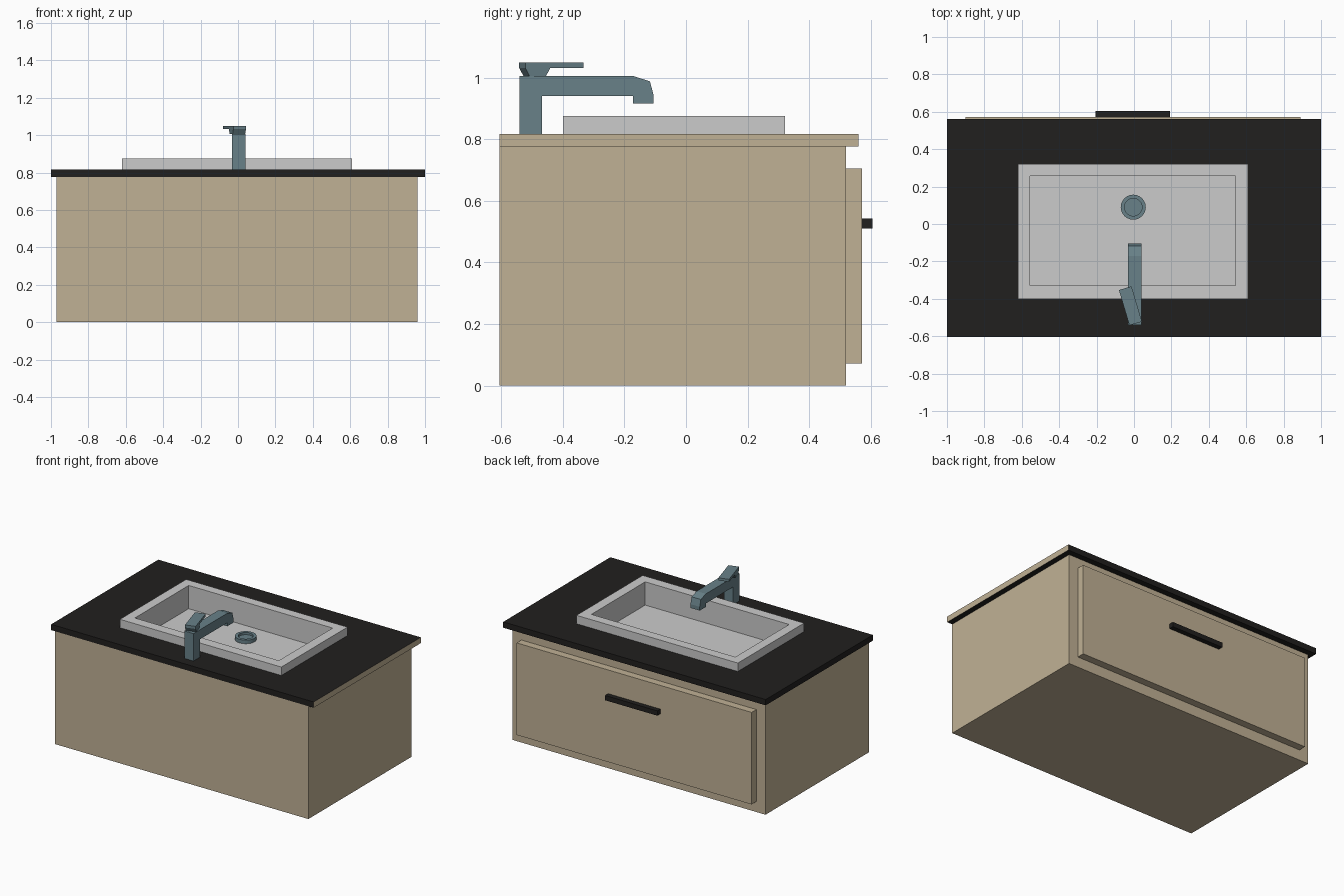
import bpy, bmesh, math
from mathutils import Matrix

if "Cube" in bpy.data.objects:
    bpy.data.objects.remove(bpy.data.objects["Cube"])


def material(name, rgb):
    m = bpy.data.materials.new(name)
    m.diffuse_color = (*rgb, 1)
    m.use_nodes = True
    m.node_tree.nodes["Principled BSDF"].inputs["Base Color"].default_value = m.diffuse_color
    return m


WOOD = material("wood", (0.53, 0.44, 0.30))
BLACK = material("black_stone", (0.015, 0.014, 0.013))
STEEL = material("blue_steel", (0.14, 0.22, 0.25))


def finish(bm, name, mats=()):
    bmesh.ops.recalc_face_normals(bm, faces=bm.faces)
    me = bpy.data.meshes.new(name)
    bm.to_mesh(me)
    bm.free()
    for m in mats:
        me.materials.append(m)
    ob = bpy.data.objects.new(name, me)
    bpy.context.collection.objects.link(ob)
    return ob


def rect_loft(name, loops, mats=(), closed=False):
    """Skin rectangles (x0, x1, y0, y1, z); cap the ends or close into a frame."""
    bm = bmesh.new()
    rings = [[bm.verts.new(p) for p in ((a, c, z), (b, c, z), (b, d, z), (a, d, z))]
             for a, b, c, d, z in loops]
    pairs = list(zip(rings, rings[1:]))
    if closed:
        pairs.append((rings[-1], rings[0]))
    else:
        bm.faces.new(rings[0])
        bm.faces.new(rings[-1])
    for r, s in pairs:
        for i in range(4):
            j = (i + 1) % 4
            bm.faces.new((r[i], r[j], s[j], s[i]))
    return finish(bm, name, mats)


def box(name, x0, x1, y0, y1, z0, z1, mats=()):
    return rect_loft(name, [(x0, x1, y0, y1, z0), (x0, x1, y0, y1, z1)], mats)


def extrude_yz(name, profile, x0, x1, mats):
    """Extrude a side profile of (y, z) points across the x direction."""
    bm = bmesh.new()
    a, b = [[bm.verts.new((x, y, z)) for y, z in profile] for x in (x0, x1)]
    bm.faces.new(a)
    bm.faces.new(b)
    for i in range(len(profile)):
        j = (i + 1) % len(profile)
        bm.faces.new((a[i], a[j], b[j], b[i]))
    return finish(bm, name, mats)


# Cabinet with a pocket for the basin, drawer front and handle
CUT = (-0.58, 0.57, -0.36, 0.285)
BODY = (-0.97, 0.96, -0.605, 0.52)
rect_loft("cabinet", [(*BODY, 0), (*BODY, 0.777), (*CUT, 0.777), (*CUT, 0.66)], [WOOD])
box("drawer_front", -0.9, 0.89, 0.52, 0.572, 0.072, 0.706, [WOOD])
box("drawer_handle", -0.205, 0.193, 0.572, 0.605, 0.51, 0.543, [BLACK])

# Countertop with sink opening; its right end shows the wood
TOP = (-1, 1, -0.605, 0.561)
counter = rect_loft("countertop", [(*TOP, 0.777), (*TOP, 0.817), (*CUT, 0.817), (*CUT, 0.777)],
                    [BLACK, WOOD], closed=True)
for f in counter.data.polygons:
    if f.center.x > 0.99:
        f.material_index = 1

# Sink: raised rim and sunken basin
RIM = (-0.62, 0.61, -0.4, 0.321)
INNER = (-0.555, 0.542, -0.33, 0.256)
FLOOR = 0.715
rect_loft("sink", [(*CUT, FLOOR - 0.03), (*CUT, 0.817), (*RIM, 0.817), (*RIM, 0.875),
                   (*INNER, 0.875), (*INNER, FLOOR)])

# Drain: lathed ring with a recessed centre
bm = bmesh.new()
N = 24
rings = [[bm.verts.new((r * math.cos(math.tau * i / N), r * math.sin(math.tau * i / N), z))
          for i in range(N)]
         for r, z in ((0.067, 0), (0.067, 0.025), (0.047, 0.025), (0.047, 0.01))]
bm.faces.new(rings[0])
bm.faces.new(rings[-1])
for r, s in zip(rings, rings[1:]):
    for i in range(N):
        j = (i + 1) % N
        bm.faces.new((r[i], r[j], s[j], s[i]))
drain = finish(bm, "drain", [STEEL])
drain.location = (-0.004, 0.09, FLOOR)

# Faucet column and spout
extrude_yz("faucet", [(-0.54, 0.817), (-0.467, 0.817), (-0.467, 0.94), (-0.172, 0.94),
                      (-0.172, 0.916), (-0.105, 0.916), (-0.105, 0.942), (-0.117, 0.988),
                      (-0.172, 1.006), (-0.54, 1.006)], -0.031, 0.039, [STEEL])

# Lever with wedge base, turned slightly to the left
lever = extrude_yz("faucet_lever", [(0, 1.05), (0.197, 1.05), (0.197, 1.032), (0.085, 1.032),
                                    (0.07, 1.005), (0.015, 1.005), (0, 1.032)],
                   -0.035, 0.035, [STEEL])
lever.data.transform(Matrix.Translation((0.009, -0.532, 0)) @ Matrix.Rotation(math.radians(16.5), 4, 'Z'))
